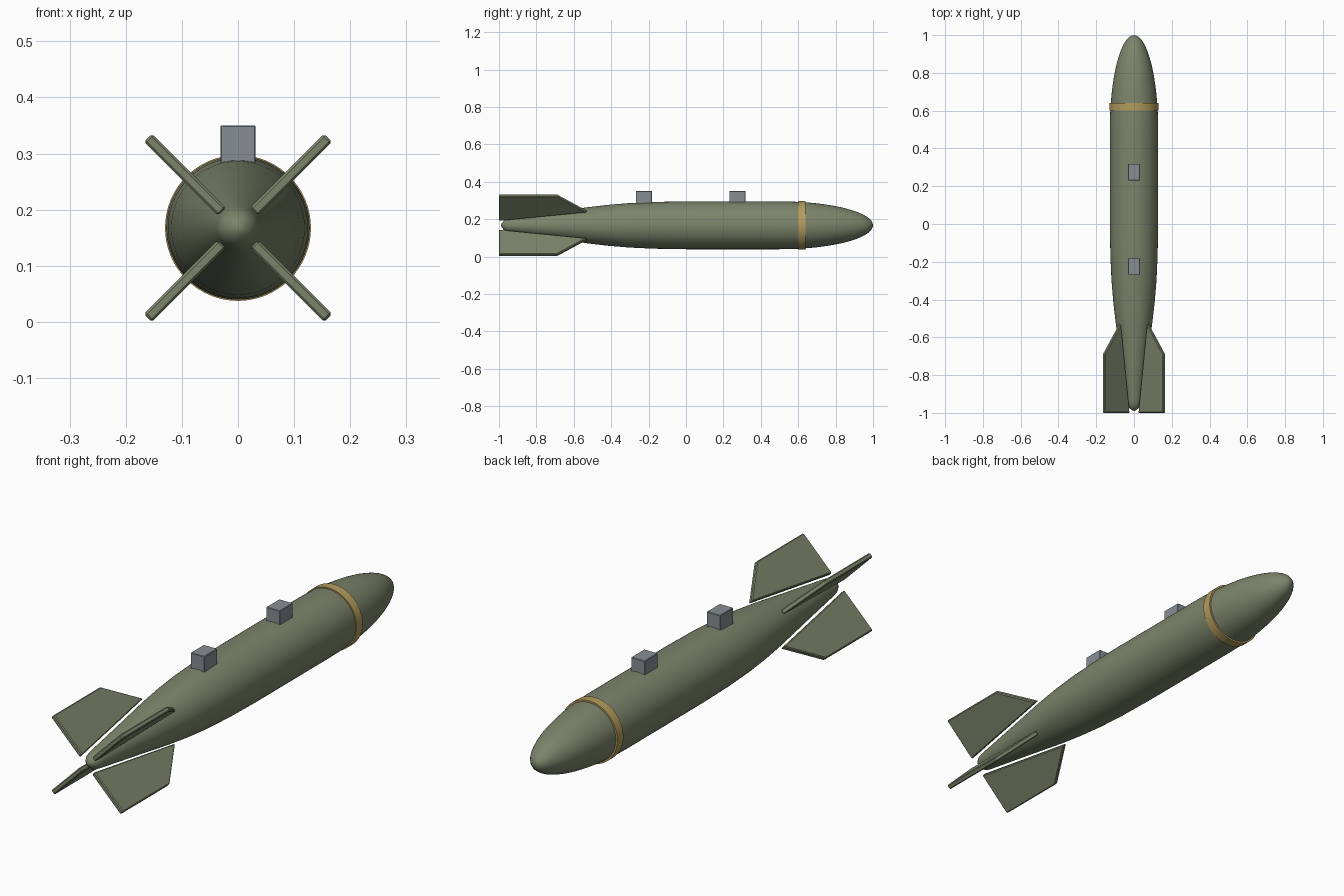
import bpy, bmesh, math
from mathutils import Matrix, Vector

if "Cube" in bpy.data.objects:
    bpy.data.objects.remove(bpy.data.objects["Cube"])

ZC = 0.1675  # height of the long axis


def material(name, rgb):
    m = bpy.data.materials.new(name)
    m.diffuse_color = (*rgb, 1)
    m.use_nodes = True
    m.node_tree.nodes["Principled BSDF"].inputs["Base Color"].default_value = m.diffuse_color
    return m


olive = material("olive", (0.20, 0.23, 0.145))
yellow = material("yellow", (0.45, 0.33, 0.11))
steel = material("steel", (0.24, 0.27, 0.29))


def finish(name, bm, mat, smooth=None, bevel=0):
    bmesh.ops.recalc_face_normals(bm, faces=bm.faces)
    me = bpy.data.meshes.new(name)
    bm.to_mesh(me)
    bm.free()
    me.materials.append(mat)
    ob = bpy.data.objects.new(name, me)
    bpy.context.collection.objects.link(ob)
    if bevel:
        b = ob.modifiers.new("bevel", 'BEVEL')
        b.width, b.segments = bevel, 1
    if smooth:
        bpy.ops.object.select_all(action='DESELECT')
        ob.select_set(True)
        bpy.context.view_layer.objects.active = ob
        bpy.ops.object.shade_smooth_by_angle(angle=math.radians(smooth))
    return ob


def lathe(name, profile, mat, smooth, closed=False, steps=64):
    """Spin (y, radius) points around the long axis."""
    bm = bmesh.new()
    vs = [bm.verts.new((r, y, ZC)) for y, r in profile]
    pairs = list(zip(vs, vs[1:])) + ([(vs[-1], vs[0])] if closed else [])
    es = [bm.edges.new(p) for p in pairs]
    bmesh.ops.spin(bm, geom=vs + es, cent=(0, 0, ZC), axis=(0, 1, 0),
                   angle=2 * math.pi, steps=steps)
    bmesh.ops.remove_doubles(bm, verts=bm.verts, dist=1e-5)
    return finish(name, bm, mat, smooth)


# Body: rounded tail tip, tapered tail, straight middle, elliptical nose
tail = [(-0.99, 0), (-0.985, 0.012), (-0.975, 0.024), (-0.96, 0.033), (-0.94, 0.0375),
        (-0.73, 0.067), (-0.53, 0.096), (-0.42, 0.109), (-0.3, 0.119), (-0.17, 0.125),
        (0, 0.128), (0.35, 0.128)]
nose = [(0.5 + 0.5 * math.sin(a), 0.128 * math.cos(a))
        for a in (math.pi / 2 * i / 16 for i in range(16))]
lathe("body", tail + nose + [(1, 0)], olive, 40)

# Coloured band behind the nose
lathe("nose_band", [(0.6, 0.118), (0.6, 0.13), (0.64, 0.13), (0.64, 0.118)],
      yellow, 30, closed=True)

# Four tail fins in an X, standing slightly clear of the tail
fin_outline = [(-1, 0.04), (-1, 0.227), (-0.69, 0.227), (-0.53, 0.105)]
for i in range(4):
    bm = bmesh.new()
    face = bm.faces.new([bm.verts.new((r, y, -0.01)) for y, r in fin_outline])
    out = bmesh.ops.extrude_face_region(bm, geom=[face])
    bmesh.ops.translate(bm, vec=Vector((0, 0, 0.02)),
                        verts=[v for v in out["geom"] if isinstance(v, bmesh.types.BMVert)])
    bm.transform(Matrix.Translation((0, 0, ZC))
                 @ Matrix.Rotation(math.radians(45 + 90 * i), 4, 'Y'))
    finish(f"tail_fin_{i + 1}", bm, olive, bevel=0.004)

# Two suspension lugs on top
for label, y in (("front", 0.275), ("rear", -0.225)):
    bm = bmesh.new()
    bmesh.ops.create_cube(bm, size=1)
    bm.transform(Matrix.Translation((0, y, 0.315))
                 @ Matrix.Diagonal((0.063, 0.087, 0.07, 1)))
    finish(f"{label}_lug", bm, steel, bevel=0.002)
